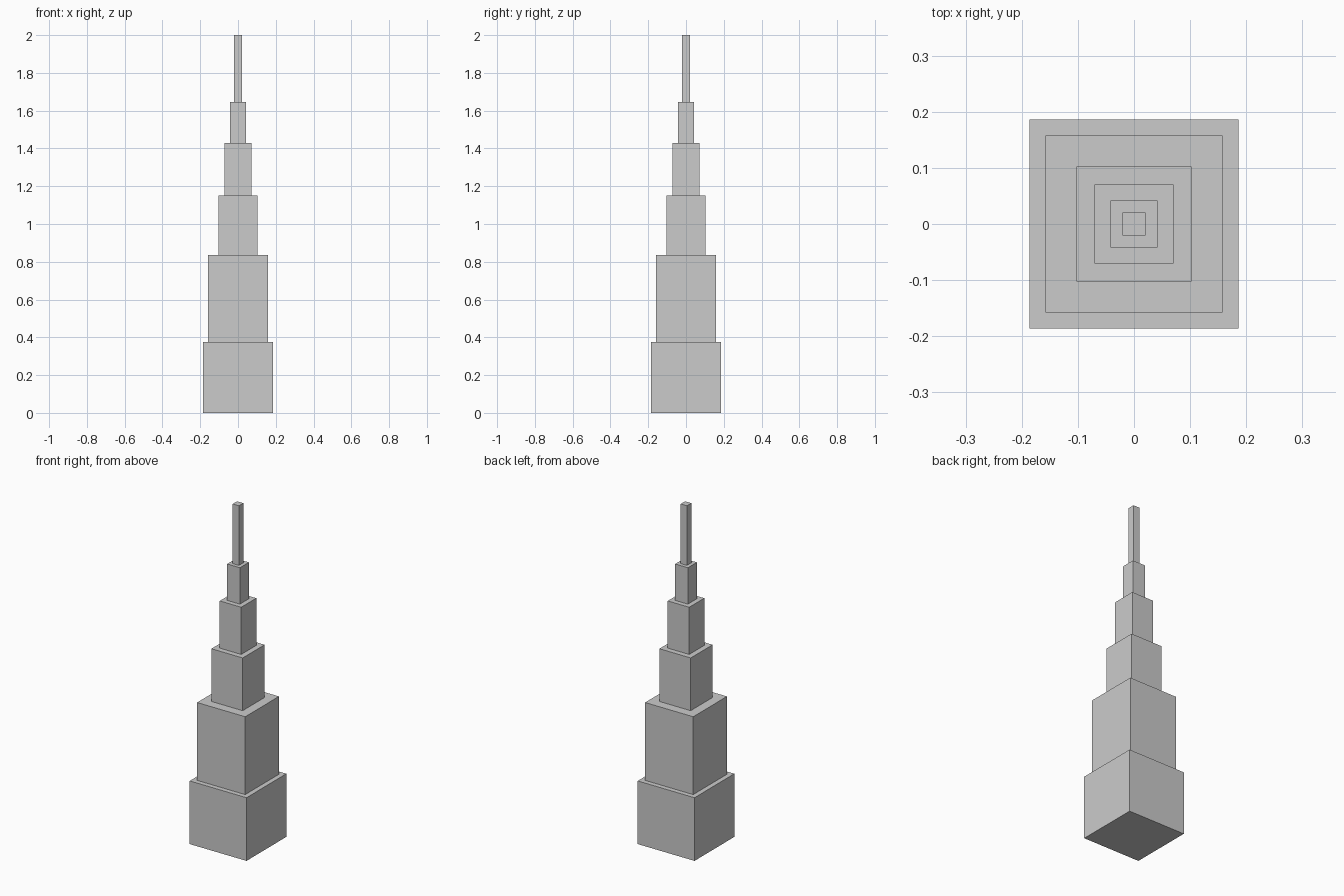
import bpy
import bmesh
from mathutils import Matrix

if "Cube" in bpy.data.objects:
    bpy.data.objects.remove(bpy.data.objects["Cube"])


def tier(name, half, z0, z1):
    """Square block spanning z0..z1, centred on the tower axis."""
    bm = bmesh.new()
    bmesh.ops.create_cube(bm, size=1.0)
    size = Matrix.Diagonal((2 * half, 2 * half, z1 - z0, 1))
    bm.transform(Matrix.Translation((0, 0, (z0 + z1) / 2)) @ size)
    mesh = bpy.data.meshes.new(name)
    bm.to_mesh(mesh)
    bm.free()
    bpy.context.collection.objects.link(bpy.data.objects.new(name, mesh))


# Stepped tower, bottom to top: name, half width, top height
tiers = [
    ("base_tier", 0.1866, 0.375),
    ("lower_tier", 0.158, 0.837),
    ("middle_tier", 0.1027, 1.15),
    ("upper_tier", 0.0705, 1.43),
    ("crown_tier", 0.042, 1.646),
    ("spire", 0.0205, 2.0),
]

bottom = 0.0
for name, half, top in tiers:
    tier(name, half, bottom, top)
    bottom = top
